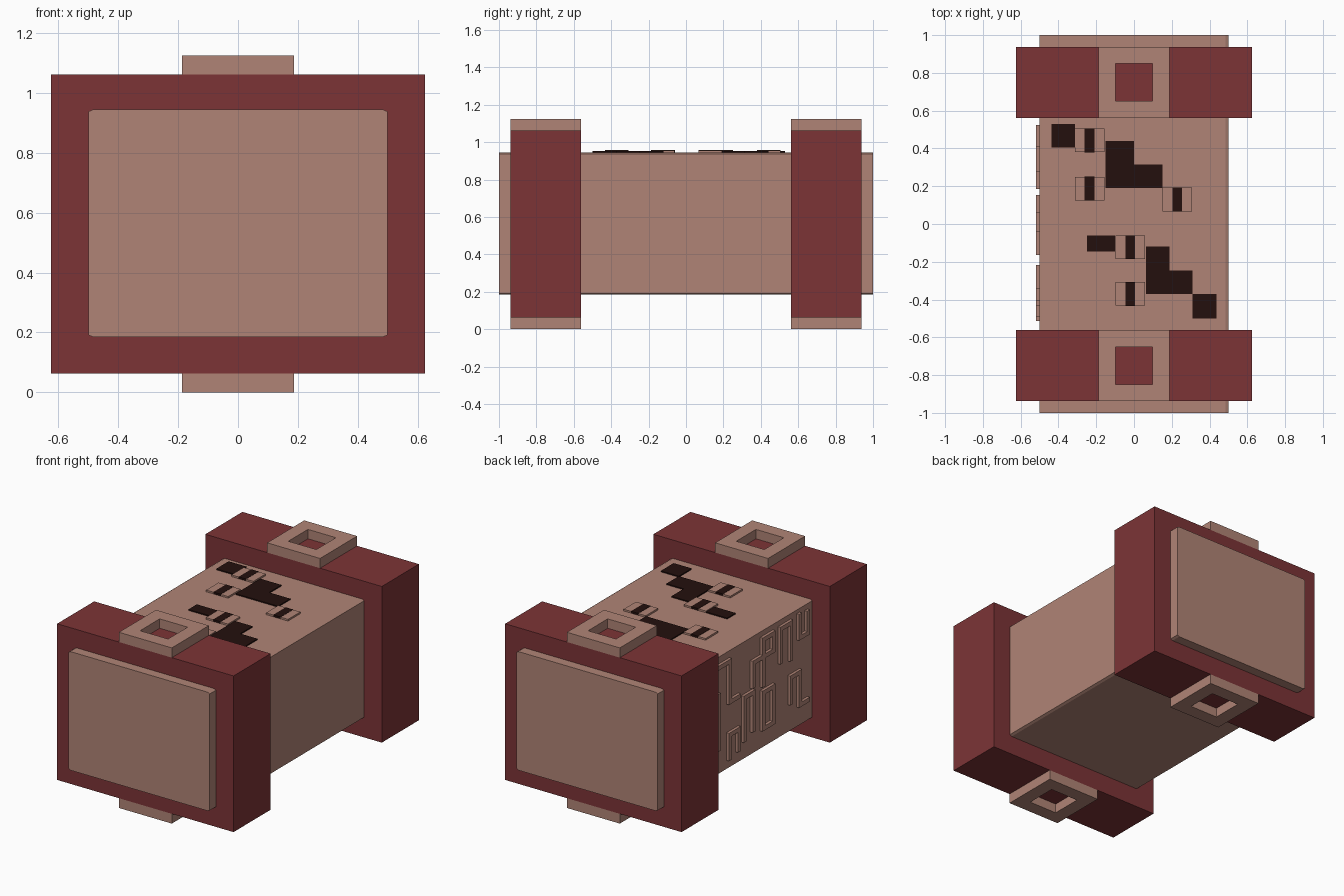
import bpy, bmesh
from mathutils import Matrix

old = bpy.data.objects.get("Cube")
if old:
    bpy.data.objects.remove(old, do_unlink=True)


def material(name, rgb):
    m = bpy.data.materials.new(name)
    m.use_nodes = True
    m.diffuse_color = (*rgb, 1)
    m.node_tree.nodes["Principled BSDF"].inputs["Base Color"].default_value = (*rgb, 1)
    return m


TAN = material("dusty tan", (0.434, 0.231, 0.181))
RED = material("brick red", (0.202, 0.034, 0.037))
DARK = material("dark brown", (0.017, 0.005, 0.004))


def finish(name, bm, *mats):
    bmesh.ops.recalc_face_normals(bm, faces=bm.faces)
    mesh = bpy.data.meshes.new(name)
    bm.to_mesh(mesh)
    bm.free()
    for m in mats:
        mesh.materials.append(m)
    obj = bpy.data.objects.new(name, mesh)
    bpy.context.collection.objects.link(obj)
    return obj


def add_box(bm, x, y, z):
    """Box from three (low, high) ranges."""
    size = [b - a for a, b in (x, y, z)]
    mid = [(a + b) / 2 for a, b in (x, y, z)]
    bmesh.ops.create_cube(bm, size=1, matrix=Matrix.Translation(mid) @ Matrix.Diagonal((*size, 1)))


def box(name, x, y, z, mat):
    bm = bmesh.new()
    add_box(bm, x, y, z)
    return finish(name, bm, mat)


# Long body: chamfered rectangle extruded front to back
MID, TOP = 0.565, 0.945
bm = bmesh.new()
corner = [(0.485, 0.38), (0.5, 0.373)]
ring = corner + [(x, -z) for x, z in corner[::-1]]
ring += [(-x, -z) for x, z in ring]
face = bm.faces.new([bm.verts.new((x, -1, MID + z)) for x, z in ring])
ext = bmesh.ops.extrude_face_region(bm, geom=[face], use_keep_orig=True)
bmesh.ops.translate(bm, vec=(0, 2, 0), verts=[v for v in ext["geom"] if isinstance(v, bmesh.types.BMVert)])
finish("body", bm, TAN)


def socket_pad(name, y, up):
    """Square pad with a square socket whose floor is red."""
    bm = bmesh.new()
    z = (1.0625, 1.125) if up else (0, 0.0625)
    add_box(bm, (-0.1875, 0.1875), (y - 0.1875, y + 0.1875), z)
    sign = 1 if up else -1
    bm.normal_update()
    outer = next(f for f in bm.faces if f.normal.z * sign > 0.9)
    bmesh.ops.inset_region(bm, faces=[outer], thickness=0.125)
    floor = bmesh.ops.extrude_discrete_faces(bm, faces=[outer])["faces"][0]
    bmesh.ops.translate(bm, vec=(0, 0, -0.06 * sign), verts=floor.verts)
    floor.material_index = 1
    finish(name, bm, TAN, RED)


# End collars with pads above and below
for side, y in (("front", -0.75), ("back", 0.75)):
    box(side + "_collar", (-0.625, 0.625), (y - 0.1875, y + 0.1875), (0.0625, 1.0625), RED)
    socket_pad(side + "_top_pad", y, True)
    socket_pad(side + "_bottom_pad", y, False)

# Dark tracks on the top
tracks = [
    (-0.4375, -0.3125, 0.405, 0.53), (-0.15, 0, 0.315, 0.44), (-0.15, 0.15, 0.19, 0.315),
    (-0.25, -0.1, -0.145, -0.06), (0.0625, 0.1875, -0.245, -0.12),
    (0.0625, 0.31, -0.37, -0.245), (0.31, 0.4375, -0.5, -0.37),
]
bm = bmesh.new()
for x0, x1, y0, y1 in tracks:
    add_box(bm, (x0, x1), (y0, y1), (TOP - 0.002, TOP + 0.007))
finish("top_tracks", bm, DARK)

# Banded chips beside the tracks
chips = bmesh.new()
bands = bmesh.new()
for x, y in ((-0.235, 0.4425), (-0.235, 0.1875), (0.229, 0.13), (-0.02, -0.123), (-0.02, -0.37)):
    add_box(chips, (x - 0.078, x + 0.078), (y - 0.0625, y + 0.0625), (TOP - 0.002, TOP + 0.011))
    add_box(bands, (x - 0.026, x + 0.026), (y - 0.063, y + 0.063), (TOP, TOP + 0.0125))
finish("top_chips", chips, TAN)
finish("chip_bands", bands, DARK)

# Raised line glyphs on the right side: paths of (y, z)
glyphs = [
    [(-0.23, 0.68), (-0.23, 0.89), (-0.33, 0.89), (-0.33, 0.66)],
    [(-0.42, 0.9), (-0.42, 0.76), (-0.5, 0.76), (-0.5, 0.89)],
    [(-0.33, 0.38), (-0.33, 0.54), (-0.42, 0.54), (-0.42, 0.33), (-0.5, 0.33)],
    [(-0.05, 0.6), (-0.05, 0.89), (-0.15, 0.89), (-0.15, 0.78), (0.05, 0.78), (0.05, 0.63)],
    [(0.14, 0.32), (0.14, 0.59), (0.05, 0.59), (0.05, 0.35)],
    [(-0.05, 0.32), (-0.05, 0.55), (-0.15, 0.55), (-0.15, 0.32), (-0.05, 0.32)],
    [(0.51, 0.7), (0.4, 0.7), (0.4, 0.36), (0.51, 0.36)],
    [(0.29, 0.26), (0.29, 0.41), (0.2, 0.41), (0.2, 0.28)],
    [(0.4, 0.88), (0.29, 0.88), (0.29, 0.62), (0.2, 0.62)],
]
bm = bmesh.new()
W = 0.014
for path in glyphs:
    for (ya, za), (yb, zb) in zip(path, path[1:]):
        add_box(bm, (-0.518, -0.495), (min(ya, yb) - W, max(ya, yb) + W),
                (min(za, zb) - W, max(za, zb) + W))
finish("side_glyphs", bm, TAN)
